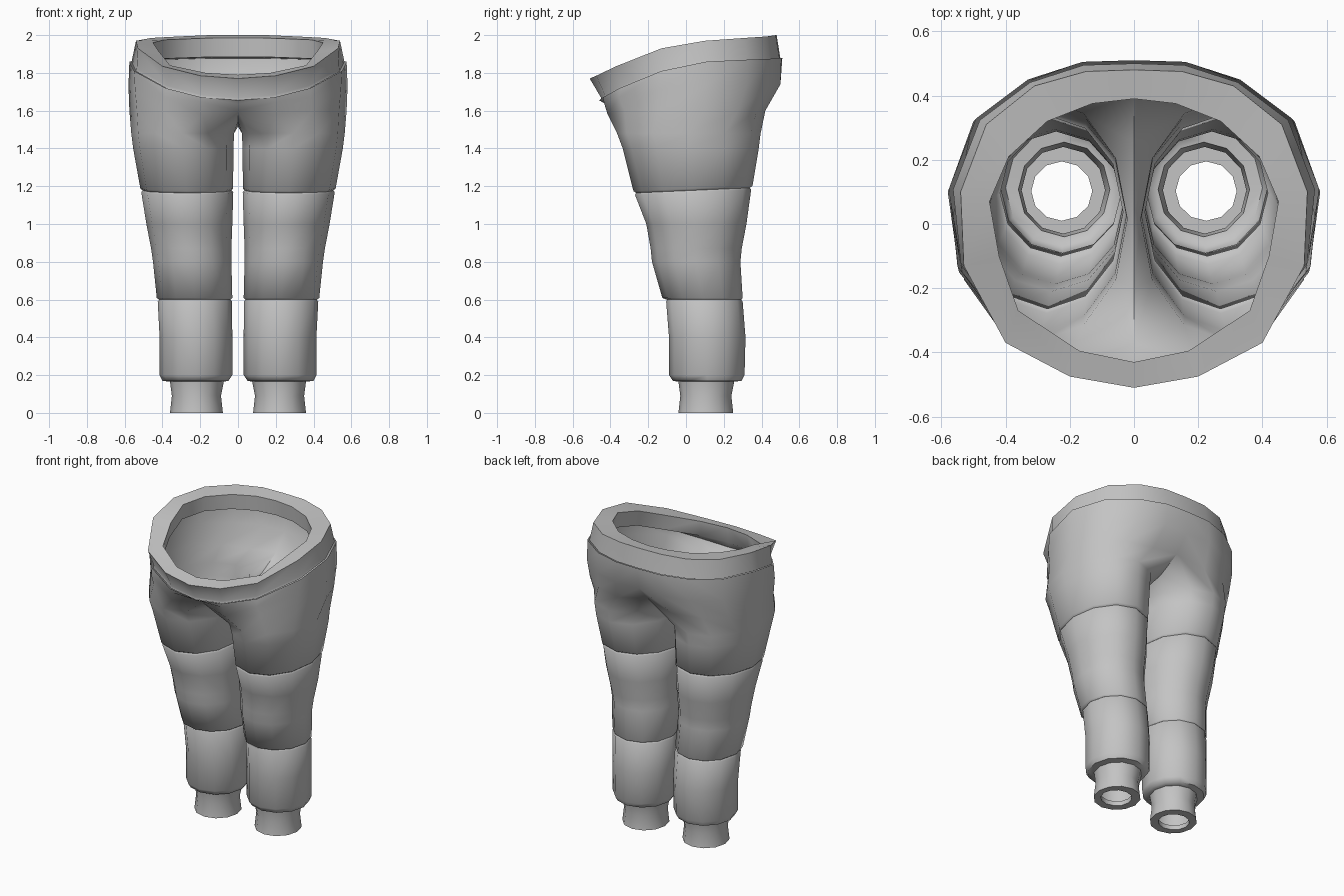
import bpy, bmesh, math

N = 12          # sides of each leg
H = 9           # points of each half waist outline

grey = bpy.data.materials.new("cloth grey")
grey.diffuse_color = (0.55, 0.55, 0.55, 1)

# leg rings from the cuff opening up: z, x min, x max, y min, y max
LEG = [(0.03, .13, .32, .01, .195), (0.0, .13, .32, .01, .195),
       (0.0, .08, .36, -.04, .25), (.09, .09, .35, -.03, .24),
       (.165, .075, .36, -.04, .255), (.17, .05, .40, -.07, .295),
       (.20, .03, .415, -.09, .31), (.40, .03, .415, -.09, .315),
       (.59, .032, .425, -.105, .30), (.599, .040, .417, -.10, .293),
       (.608, .03, .43, -.125, .30), (.80, .035, .45, -.18, .288),
       (.87, .035, .46, -.187, .295), (1.0, .03, .485, -.21, .32),
       (1.168, .025, .512, -.27, .345), (1.178, .034, .505, -.264, .338),
       (1.188, .026, .517, -.278, .352), (1.4, .024, .555, -.335, .385),
       (1.48, .021, .565, -.365, .395)]

# half outlines, front centre round the side to back centre
CROTCH = [(0, -.37, 1.6), (.19, -.415, 1.58), (.39, -.325, 1.6), (.535, -.15, 1.6),
          (.575, .1, 1.6), (.51, .275, 1.6), (.38, .375, 1.6), (.2, .42, 1.6),
          (0, .40, 1.64), (0, .25, 1.56), (0, .05, 1.515), (0, -.2, 1.545)]
HIP = [(0, -.425, 1.635), (.19, -.435, 1.645), (.385, -.355, 1.67), (.545, -.15, 1.71),
       (.58, .1, 1.73), (.50, .32, 1.73), (.34, .44, 1.73), (.17, .5, 1.74), (0, .49, 1.74)]
WAIST = [(0, -.46, 1.655), (.19, -.44, 1.67), (.385, -.35, 1.72), (.55, -.13, 1.81),
         (.575, .11, 1.86), (.49, .33, 1.87), (.33, .45, 1.875), (.16, .505, 1.88), (0, .51, 1.88)]
RIM = [(0, -.51, 1.77), (.2, -.475, 1.785), (.4, -.37, 1.835), (.53, -.13, 1.93),
       (.54, .1, 1.97), (.46, .31, 1.985), (.31, .43, 1.993), (.15, .475, 2), (0, .48, 2)]
INNER = [(0, -.43, 1.79), (.17, -.395, 1.80), (.36, -.27, 1.84), (.42, -.1, 1.915),
         (.45, .07, 1.96), (.39, .21, 1.975), (.27, .32, 1.98), (.13, .375, 1.985), (0, .39, 1.985)]


def leg_ring(z, x0, x1, y0, y1):
    tilt = .045 if 1.1 < z < 1.3 else 0
    pts = []
    for i in range(N):
        a = math.radians(-120 + 30 * i)
        y = (y0 + y1) / 2 + (y1 - y0) / 2 * math.sin(a)
        pts.append(((x0 + x1) / 2 + (x1 - x0) / 2 * math.cos(a), y, z + (y - .04) * tilt))
    return pts


def scaled(ring, s, dz):
    return [(x * s, y * s, z + dz) for x, y, z in ring]


def loft(bm, a, b, closed):
    n = N if closed else H
    for i in range(n if closed else n - 1):
        j = (i + 1) % n
        bm.faces.new((a[i], a[j], b[j], b[i]))


def finish(name, bm, angle):
    me = bpy.data.meshes.new(name)
    bm.to_mesh(me)
    bm.free()
    me.materials.append(grey)
    ob = bpy.data.objects.new(name, me)
    bpy.context.collection.objects.link(ob)
    bpy.context.view_layer.objects.active = ob
    ob.select_set(True)
    mirror = ob.modifiers.new("mirror", 'MIRROR')
    mirror.use_clip = True
    bpy.ops.object.modifier_apply(modifier="mirror")
    bpy.ops.object.shade_smooth_by_angle(angle=math.radians(angle))
    ob.select_set(False)


# legs and seat: one leg tube opening into half of the hips, mirrored
bm = bmesh.new()
rings = [leg_ring(*r) for r in LEG] + [CROTCH, HIP, WAIST]
rings = [[bm.verts.new(p) for p in r] for r in rings]
for a, b in zip(rings, rings[1:]):
    loft(bm, a, b, len(b) == N)
finish("trouser_legs", bm, 55)

# thick waistband
bm = bmesh.new()
band = [scaled(WAIST, .98, -.003), scaled(WAIST, .975, .012), RIM, INNER,
        scaled(INNER, 1.02, -.1)]
band = [[bm.verts.new(p) for p in r] for r in band]
for a, b in zip(band, band[1:] + band[:1]):
    loft(bm, a, b, False)
finish("waistband", bm, 38)
